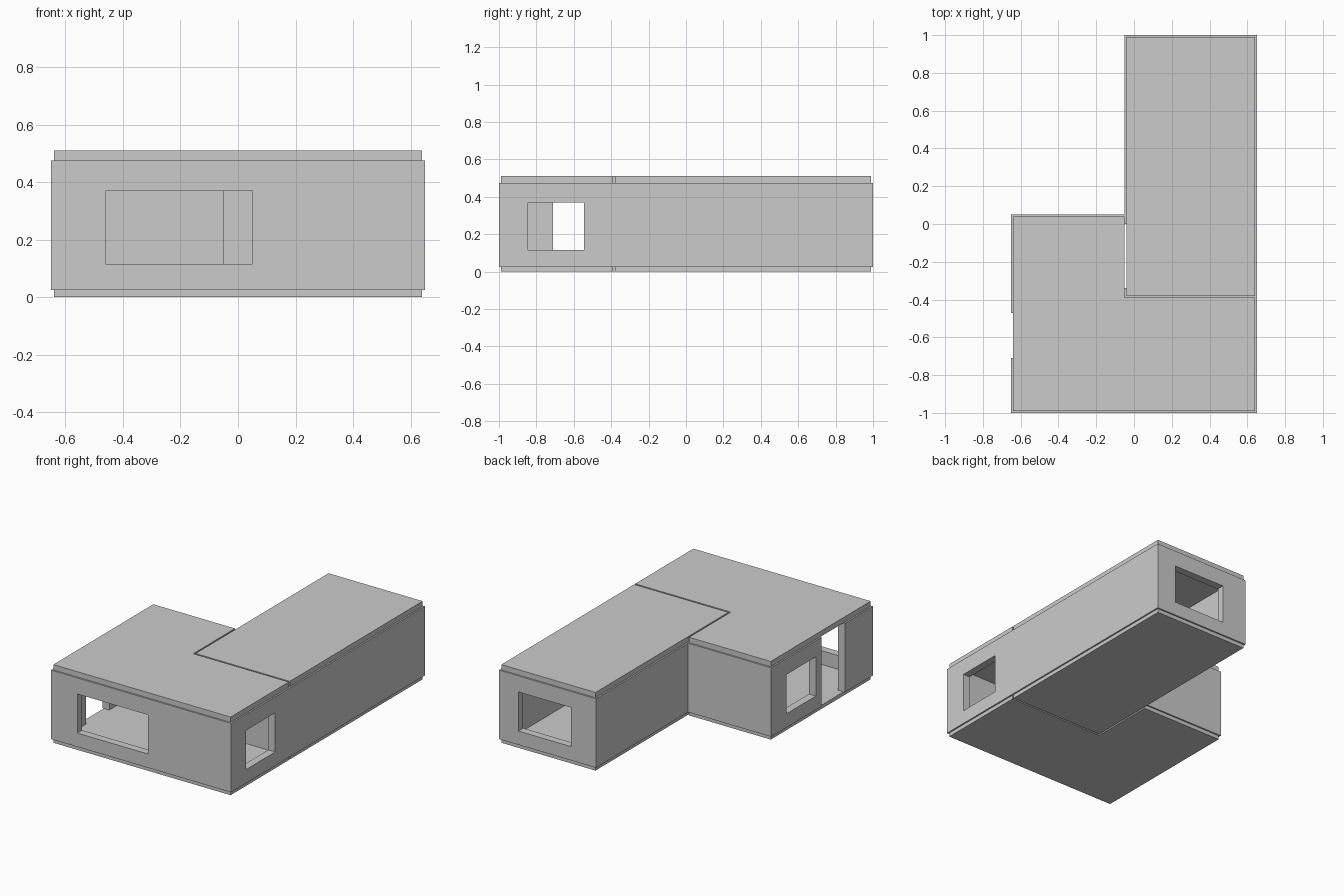
import bpy, bmesh

if "Cube" in bpy.data.objects:
    bpy.data.objects.remove(bpy.data.objects["Cube"])

Z0, Z1, TOP = 0.025, 0.475, 0.51


def prism(name, outline, z0, z1):
    """Extrude a flat plan outline between two heights."""
    bm = bmesh.new()
    face = bm.faces.new([bm.verts.new((x, y, z0)) for x, y in outline])
    ext = bmesh.ops.extrude_face_region(bm, geom=[face])
    verts = [v for v in ext["geom"] if isinstance(v, bmesh.types.BMVert)]
    bmesh.ops.translate(bm, verts=verts, vec=(0, 0, z1 - z0))
    bmesh.ops.recalc_face_normals(bm, faces=bm.faces)
    mesh = bpy.data.meshes.new(name)
    bm.to_mesh(mesh)
    bm.free()
    obj = bpy.data.objects.new(name, mesh)
    bpy.context.collection.objects.link(obj)
    return obj


def rect(x0, x1, y0, y1):
    return [(x0, y0), (x1, y0), (x1, y1), (x0, y1)]


# Walls: one continuous plan, broken by the full-height entrance on the left
# and by the full-height passage between the two rooms
walls = prism("walls", [
    (-.65, -.47), (-.65, .05), (-.05, .05), (-.05, 1), (.65, 1), (.65, -1),
    (-.65, -1), (-.65, -.71), (-.60, -.71), (-.60, -.95), (.60, -.95),
    (.60, -.39), (-.05, -.39), (-.05, -.34), (.60, -.34), (.60, .95),
    (0, .95), (0, 0), (-.60, 0), (-.60, -.47)], Z0, Z1)

# Window openings
windows = {
    "front": (-.46, .05, -1.1, -.9),
    "right": (.55, .75, -.845, -.545),
    "back": (.13, .51, .9, 1.1),
    "left": (-.75, -.55, -.41, -.11),
}
for side, bounds in windows.items():
    cutter = prism(side + "_window_cutter", rect(*bounds), 0.115, 0.37)
    cutter.hide_render = True
    cutter.hide_set(True)
    mod = walls.modifiers.new(side + "_window", "BOOLEAN")
    mod.operation = "DIFFERENCE"
    mod.solver = "EXACT"
    mod.object = cutter

# Floor and roof slabs, inset slightly with a narrow joint between rooms
front_room = [(-.64, -.99), (.64, -.99), (.64, -.39), (-.05, -.39),
              (-.05, .04), (-.64, .04)]
back_room = rect(-.04, .64, -.38, .99)
for room, plan in (("front_room", front_room), ("back_room", back_room)):
    prism(room + "_floor", plan, 0, Z0)
    prism(room + "_roof", plan, Z1, TOP)
